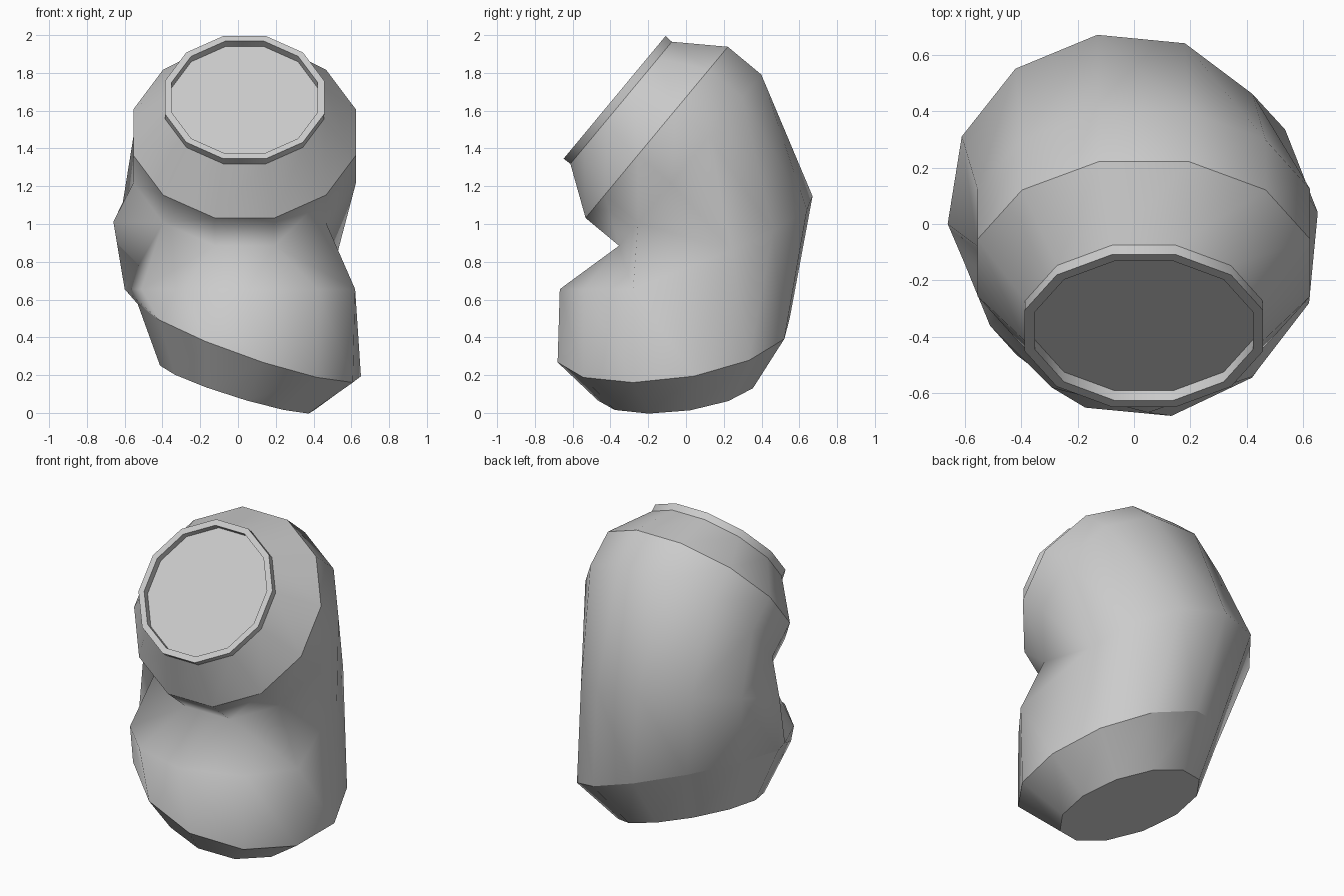
import bpy, bmesh, math
from mathutils import Vector

if "Cube" in bpy.data.objects:
    bpy.data.objects.remove(bpy.data.objects["Cube"])

SIDES = 12


def ring(center, normal, radius, phase):
    """Regular polygon in the plane through center."""
    n = Vector(normal).normalized()
    u = (Vector((1, 0, 0)) - n.x * n).normalized()
    v = n.cross(u)
    angles = [math.radians(phase + 360 / SIDES * i) for i in range(SIDES)]
    return [Vector(center) + radius * (math.cos(a) * u + math.sin(a) * v) for a in angles]


def zip_span(bm, low, high):
    """Triangle strip between two vertex chains of any lengths."""
    i = j = 0
    while i < len(low) - 1 or j < len(high) - 1:
        if (i + 0.5) / (len(low) - 1) <= (j + 0.5) / (len(high) - 1):
            bm.faces.new((low[i], low[i + 1], high[j]))
            i += 1
        else:
            bm.faces.new((low[i], high[j + 1], high[j]))
            j += 1


# Slanted base
rings = [
    ring((-0.005, -0.045, 0.132), (0.31, -0.12, 1), 0.43, 7),
    ring((0.06, -0.065, 0.385), (0.35, -0.15, 1), 0.63, 7),
]

# Crumpled waist: tilted at the back, level shelf at the front
back = [(.53, .24), (.42, .46), (.18, .64), (-.13, .67), (-.42, .55), (-.61, .31), (-.66, 0)]
front = [(-.60, -.14), (-.51, -.36), (-.29, -.58), (.05, -.668), (.42, -.54), (.62, -.28)]
rings.append([Vector((x, y, 0.88 - 0.2 * x + 0.36 * y)) for x, y in back]
             + [Vector((x, y, 0.655)) for x, y in front])

# Bent upper barrel, shoulder, raised rim and recessed lid, all on one axis
axis = Vector((0, -0.77, 0.64)).normalized()
shoulder = Vector((0.035, -0.155, 1.485))
for offset, radius in [(-0.23, 0.61), (0, 0.61), (0.245, 0.435),
                       (0.29, 0.437), (0.29, 0.40), (0.245, 0.40)]:
    rings.append(ring(shoulder + axis * offset, axis, radius, -15))

bm = bmesh.new()
loops = [[bm.verts.new(p) for p in r] for r in rings]
for level, (low, high) in enumerate(zip(loops, loops[1:])):
    if level == 1:  # creased lower wall
        zip_span(bm, low[:7], high[:7])
        zip_span(bm, low[6:8], high[6:9])
        zip_span(bm, low[7:] + low[:1], high[8:] + high[:1])
    elif level == 2:  # back of the bend, then the fold at the front
        zip_span(bm, low[:6], high[:8])
        zip_span(bm, low[5:] + low[:1], high[7:])
        bm.faces.new((low[0], high[0], high[-1]))
    else:
        for i in range(SIDES):
            j = (i + 1) % SIDES
            bm.faces.new((low[i], low[j], high[j], high[i]))
bm.faces.new(list(reversed(loops[0])))
bm.faces.new(loops[-1])
bmesh.ops.recalc_face_normals(bm, faces=bm.faces)

# Smooth walls with hard edges around the base, shoulder and rim
for f in bm.faces:
    f.smooth = True
for level in (0, 1, 4, 5, 6, 7, 8):
    for i in range(SIDES):
        bm.edges.get((loops[level][i], loops[level][i - 1])).smooth = False

mesh = bpy.data.meshes.new("bent_can")
bm.to_mesh(mesh)
bm.free()
can = bpy.data.objects.new("bent_can", mesh)
bpy.context.collection.objects.link(can)
